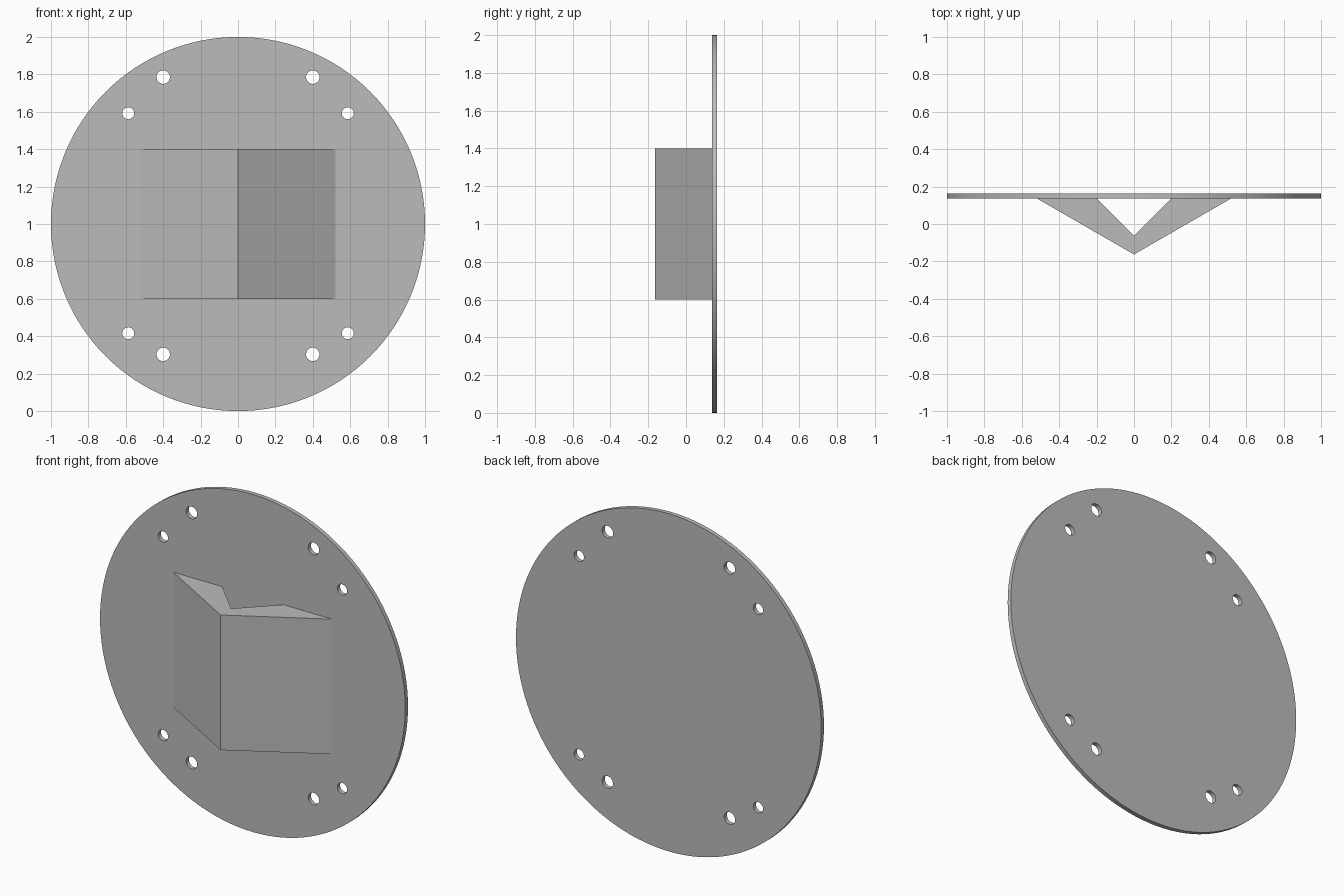
import bpy
import bmesh
from math import radians
from mathutils import Matrix, Vector

if "Cube" in bpy.data.objects:
    bpy.data.objects.remove(bpy.data.objects["Cube"])

BACK, PLATE_FRONT, TIP = 0.163, 0.137, -0.163
CENTRE_Z = 1.0

# Single grey material
grey = bpy.data.materials.new("plain grey")
grey.use_nodes = True
colour = (0.5, 0.5, 0.5, 1)
grey.diffuse_color = colour
grey.node_tree.nodes["Principled BSDF"].inputs["Base Color"].default_value = colour


def make_object(name, bm):
    bmesh.ops.recalc_face_normals(bm, faces=bm.faces)
    mesh = bpy.data.meshes.new(name)
    bm.to_mesh(mesh)
    bm.free()
    mesh.materials.append(grey)
    obj = bpy.data.objects.new(name, mesh)
    bpy.context.collection.objects.link(obj)
    return obj


def add_disc(bm, x, z, radius, depth, sides):
    """Cylinder along y, centred in the plate thickness."""
    place = Matrix.Translation((x, (BACK + PLATE_FRONT) / 2, z))
    bmesh.ops.create_cone(bm, cap_ends=True, segments=sides, radius1=radius,
                          radius2=radius, depth=depth,
                          matrix=place @ Matrix.Rotation(radians(90), 4, "X"))


# Round plate
bm = bmesh.new()
add_disc(bm, 0, CENTRE_Z, 1.0, BACK - PLATE_FRONT, 128)
plate = make_object("round_plate", bm)

# Bolt holes, mirrored left and right: x, z, radius
bm = bmesh.new()
for x, z, radius in ((0.4, 1.785, 0.036), (0.587, 1.592, 0.032),
                     (0.587, 0.416, 0.032), (0.4, 0.303, 0.036)):
    for side in (-1, 1):
        add_disc(bm, side * x, z, radius, 0.2, 32)
cutter = make_object("hole_cutter", bm)
cutter.hide_render = True

cut = plate.modifiers.new("bolt holes", "BOOLEAN")
cut.operation = "DIFFERENCE"
cut.solver = "EXACT"
cut.object = cutter
bpy.context.view_layer.objects.active = plate
plate.select_set(True)
bpy.ops.object.modifier_apply(modifier=cut.name)
bpy.data.objects.remove(cutter)
bpy.ops.object.shade_smooth_by_angle(angle=radians(30))

# V-shaped bracket: one half of the profile extruded upwards, then mirrored
bm = bmesh.new()
profile = ((0, TIP), (0.52, PLATE_FRONT), (0.2, PLATE_FRONT), (0, -0.063))
for side in (-1, 1):
    face = bm.faces.new([bm.verts.new((side * x, y, 0.6)) for x, y in profile])
    top = bmesh.ops.extrude_face_region(bm, geom=[face], use_keep_orig=True)
    verts = [v for v in top["geom"] if isinstance(v, bmesh.types.BMVert)]
    bmesh.ops.translate(bm, verts=verts, vec=Vector((0, 0, 0.8)))
# Weld the two halves and drop the inner wall between them
bmesh.ops.remove_doubles(bm, verts=bm.verts, dist=0.0001)
inner = [f for f in bm.faces if all(abs(v.co.x) < 0.001 for v in f.verts)]
bmesh.ops.delete(bm, geom=inner, context="FACES_ONLY")
make_object("v_bracket", bm)
